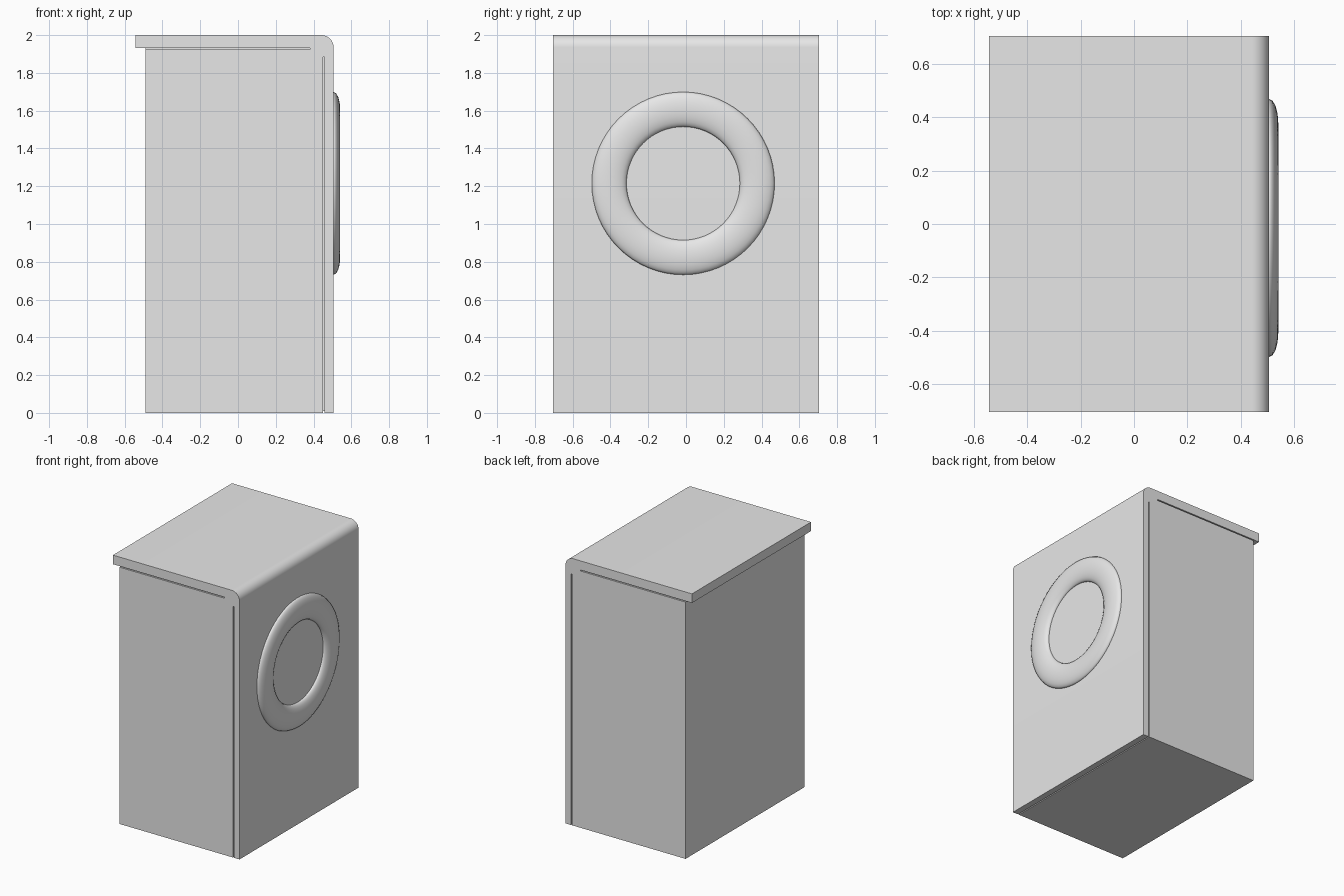
import bpy, bmesh, math

if "Cube" in bpy.data.objects:
    bpy.data.objects.remove(bpy.data.objects["Cube"], do_unlink=True)

grey = bpy.data.materials.new("light_grey")
grey.use_nodes = True
colour = (0.8, 0.8, 0.8, 1)
grey.diffuse_color = colour
grey.node_tree.nodes["Principled BSDF"].inputs["Base Color"].default_value = colour

HALF_DEPTH = 0.705
BACK, FRONT, TOP = -0.49, 0.506, 2.0


def extrude_profile(name, points, half):
    """Extrude an XZ outline along y, symmetric about y = 0."""
    bm = bmesh.new()
    face = bm.faces.new([bm.verts.new((x, -half, z)) for x, z in points])
    grown = bmesh.ops.extrude_face_region(bm, geom=[face])["geom"]
    moved = [v for v in grown if isinstance(v, bmesh.types.BMVert)]
    bmesh.ops.translate(bm, verts=moved, vec=(0, 2 * half, 0))
    bmesh.ops.recalc_face_normals(bm, faces=bm.faces)
    mesh = bpy.data.meshes.new(name)
    bm.to_mesh(mesh)
    bm.free()
    mesh.materials.append(grey)
    obj = bpy.data.objects.new(name, mesh)
    bpy.context.collection.objects.link(obj)
    return obj


def smooth(obj):
    bpy.ops.object.select_all(action="DESELECT")
    obj.select_set(True)
    bpy.context.view_layer.objects.active = obj
    bpy.ops.object.shade_smooth_by_angle(angle=math.radians(35))


# Cabinet with overhanging lid, rounded top edge and two seam grooves
radius = 0.065
arc = [(FRONT - radius + radius * math.sin(a), TOP - radius + radius * math.cos(a))
       for a in (math.pi / 2 * i / 10 for i in range(11))]
lid_and_panel = [(-0.543, 1.932), (-0.543, TOP)] + arc + [(FRONT, 0)]
front_seam = [(0.459, 0), (0.459, 1.883), (0.451, 1.883), (0.451, 0)]
lid_seam = [(BACK, 0), (BACK, 1.924), (0.38, 1.924), (0.38, 1.932)]
cabinet = extrude_profile("cabinet", lid_and_panel + front_seam + lid_seam, HALF_DEPTH)
smooth(cabinet)

# Fillers that form the floors of the grooves
extrude_profile("front_seam_floor", [(0.451, 0.01), (0.459, 0.01), (0.459, 1.883), (0.451, 1.883)],
                HALF_DEPTH - 0.012)
extrude_profile("lid_seam_floor", [(BACK, 1.924), (0.38, 1.924), (0.38, 1.932), (BACK, 1.932)],
                HALF_DEPTH - 0.012)

# Flattened door ring set into the front panel
bpy.ops.mesh.primitive_torus_add(major_segments=64, minor_segments=16,
                                 major_radius=0.392, minor_radius=0.092,
                                 location=(FRONT, -0.015, 1.215),
                                 rotation=(0, math.pi / 2, 0))
ring = bpy.context.object
ring.name = "door_ring"
ring.scale.z = 0.38
ring.data.materials.append(grey)
smooth(ring)
